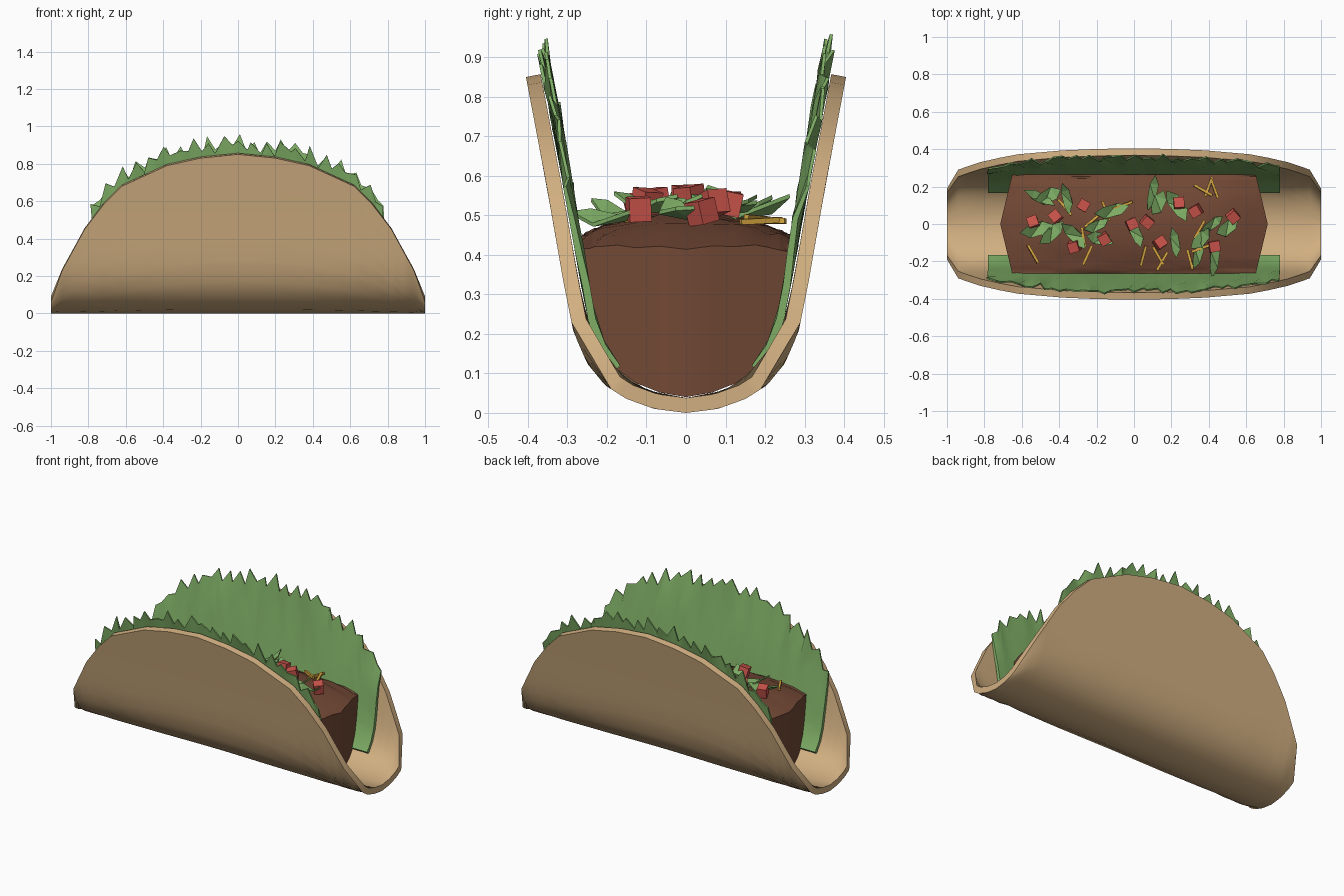
import bpy, math, random
from mathutils import Vector, Euler

if "Cube" in bpy.data.objects:
    bpy.data.objects.remove(bpy.data.objects["Cube"])

random.seed(7)


def material(name, rgb):
    m = bpy.data.materials.new(name)
    m.diffuse_color = (*rgb, 1)
    m.use_nodes = True
    m.node_tree.nodes["Principled BSDF"].inputs["Base Color"].default_value = m.diffuse_color
    return m


TORTILLA = material("tortilla tan", (0.64, 0.43, 0.22))
MEAT = material("meat brown", (0.17, 0.066, 0.036))
GREEN = material("lettuce green", (0.21, 0.42, 0.13))
RED = material("tomato red", (0.60, 0.09, 0.07))
YELLOW = material("cheese yellow", (0.65, 0.37, 0.05))


def make(name, verts, faces, mat, angle=None):
    me = bpy.data.meshes.new(name)
    me.from_pydata([tuple(v) for v in verts], [], faces)
    me.materials.append(mat)
    ob = bpy.data.objects.new(name, me)
    bpy.context.collection.objects.link(ob)
    bpy.ops.object.select_all(action='DESELECT')
    ob.select_set(True)
    bpy.context.view_layer.objects.active = ob
    bpy.ops.object.mode_set(mode='EDIT')
    bpy.ops.mesh.select_all(action='SELECT')
    bpy.ops.mesh.normals_make_consistent(inside=False)
    bpy.ops.object.mode_set(mode='OBJECT')
    if angle:
        bpy.ops.object.shade_smooth_by_angle(angle=math.radians(angle))
    return ob


def interp(table, x):
    for (a, b), (c, d) in zip(table, table[1:]):
        if x <= c:
            break
    return b + (d - b) * (x - a) / (c - a)


# Half cross-section of the fold (y, z), measured by arc length
HALF = [(0, 0), (.08, .01), (.15, .035), (.205, .07), (.25, .125), (.285, .205),
        (.31, .33), (.35, .56), (.405, .85)]
ARC = [0]
for p, q in zip(HALF, HALF[1:]):
    ARC.append(ARC[-1] + math.dist(p, q))
Y_OF = [(s, p[0]) for s, p in zip(ARC, HALF)]
Z_OF = [(s, p[1]) for s, p in zip(ARC, HALF)]
S_OF_Z = [(p[1], s) for s, p in zip(ARC, HALF)]
# Height of the rim along x
RIM = [(0, .85), (.2, .83), (.38, .79), (.62, .68), (.72, .58), (.82, .45), (.94, .23), (1, .06)]


def fold(s):
    a = abs(s)
    return Vector((0, math.copysign(interp(Y_OF, a), s), interp(Z_OF, a)))


def wall(x, s, inset=0.0):
    """Point on the folded sheet, moved inwards by inset."""
    t = (fold(s + .03) - fold(s - .03)).normalized()
    return Vector((x, 0, 0)) + fold(s) + Vector((0, -t.z, t.y)) * inset


def rim_s(x):
    return interp(S_OF_Z, interp(RIM, abs(x)))


def slab(rows_out, rows_in):
    """Closed thick sheet from two matching point grids."""
    n, m = len(rows_out), len(rows_out[0])
    verts = [p for r in rows_out + rows_in for p in r]
    k = n * m
    faces = []
    for i in range(n - 1):
        for j in range(m - 1):
            q = (i * m + j, i * m + j + 1, (i + 1) * m + j + 1, (i + 1) * m + j)
            faces += [q, tuple(v + k for v in reversed(q))]
    loop = [j for j in range(m)] + [i * m + m - 1 for i in range(1, n)] \
        + [(n - 1) * m + j for j in range(m - 2, -1, -1)] + [i * m for i in range(n - 2, 0, -1)]
    for a, b in zip(loop, loop[1:] + loop[:1]):
        faces.append((b, a, a + k, b + k))
    return verts, faces


# Folded tortilla
xs = [0, .1, .2, .38, .5, .62, .72, .82, .88, .94, 1]
xs = [-x for x in reversed(xs[1:])] + xs
ts = [j / 9 for j in range(-9, 10)]
shell = [[[wall(x, t * rim_s(x), d) for t in ts] for x in xs] for d in (0, .038)]
make("tortilla_shell", *slab(*shell), TORTILLA, 40)

# Frilly lettuce lining on both walls
for side, name in ((-1, "front_lettuce"), (1, "back_lettuce")):
    outer, inner = [], []
    for i in range(41):
        x = -.78 + 1.56 * i / 40
        top = rim_s(x) + (random.uniform(.055, .105) if i % 2 == 0 else random.uniform(.0, .05))
        bottom = interp(S_OF_Z, .075)
        ro, ri = [], []
        for j in range(7):
            f = j / 6
            jit = random.uniform(-.004, .024) * f ** 3
            dx = random.uniform(-.012, .012) * f ** 3
            s = side * (bottom + (top - bottom) * f)
            ro.append(wall(x + dx, s, .042 + jit))
            ri.append(wall(x + dx, s, .062 + jit - .012 * f ** 4))
        outer.append(ro)
        inner.append(ri)
    make(name, *slab(outer, inner), GREEN, 35)


# Meat filling: fills the fold, domed on top, bowed at the ends
def meat_top(x, y):
    dome = max(0, 1 - (y / .27) ** 2)
    return .445 + .065 * dome * (1 - (x / .9) ** 2) - .05 * (abs(x) / .7) ** 5


s_meat = interp(S_OF_Z, .43)
low, high = [], []
for i in range(15):
    f = -1 + 2 * i / 14
    rl, rh = [], []
    for j in range(17):
        t = -1 + 2 * j / 16
        p = wall(0, t * s_meat, .04 + .025 * abs(t))
        x = f * (.65 + .065 * (1 - abs(p.y) / .27))
        z = meat_top(x, p.y) + random.uniform(-.006, .006)
        rl.append(Vector((x, p.y, min(p.z, z - .004))))
        rh.append(Vector((x, p.y, z)))
    low.append(rl)
    high.append(rh)
make("meat_filling", *slab(low, high), MEAT, 40)


def turned(points, x, y, lift, tilt, spin):
    rot = Euler((random.uniform(-tilt, tilt), random.uniform(-tilt, tilt), spin)).to_matrix()
    base = Vector((x, y, meat_top(x, y) + lift))
    return [base + rot @ Vector(p) for p in points]


def box(a, b, c):
    v = [(i * a / 2, j * b / 2, k * c / 2) for i in (-1, 1) for j in (-1, 1) for k in (-1, 1)]
    return v, [(0, 1, 3, 2), (4, 6, 7, 5), (0, 4, 5, 1), (2, 3, 7, 6), (0, 2, 6, 4), (1, 5, 7, 3)]


def scatter(name, places, shape, lift, tilt, mat):
    verts, faces = [], []
    for x, y, deg in places:
        v, f = shape()
        k = len(verts)
        verts += turned(v, x, y, lift, tilt, math.radians(deg))
        faces += [tuple(i + k for i in q) for q in f]
    make(name, verts, faces, mat)


# Diced tomato
scatter("tomato_dice", [
    (-.54, .01, 20), (-.42, .04, 40), (-.27, .10, 60), (-.32, -.12, 15), (-.16, -.08, 30),
    (-.01, 0, 25), (.07, .01, 50), (.14, -.10, 35), (.24, .11, 5), (.33, .07, 30),
    (.43, -.12, 10), (.53, .04, 40)],
    lambda: box(.056, .056, .06), .035, .25, RED)

# Grated cheese
scatter("grated_cheese", [
    (-.54, -.16, 120), (-.25, -.17, 65), (-.22, .02, 40), (-.15, .07, 110), (-.06, .10, 20),
    (-.27, -.07, 100), (.05, -.17, 75), (.13, -.17, 120), (.15, -.2, 60), (.30, -.19, 105),
    (.35, -.03, 60), (.40, .20, 70), (.37, .18, 150), (.43, .19, 110), (.36, -.13, 20),
    (-.37, .09, 130)],
    lambda: box(.11, .014, .014), .02, .15, YELLOW)


# Torn lettuce shreds: thin bent leaf strips
def leaf():
    a, w = random.uniform(.07, .1), random.uniform(.025, .04)
    outline = [(-a, 0), (-a * .45, -w), (a * .5, -w * .8), (a, .01), (a * .4, w), (-a * .5, w * .7)]
    v = [(x, y, .02 * math.cos(i * 2.4) + d) for d in (0, .01) for i, (x, y) in enumerate(outline)]
    f = []
    for q in ((0, 1, 5), (1, 4, 5), (1, 2, 4), (2, 3, 4)):
        f += [q, tuple(i + 6 for i in reversed(q))]
    f += [((i + 1) % 6, i, i + 6, (i + 1) % 6 + 6) for i in range(6)]
    return v, f


scatter("lettuce_shreds", [
    (-.50, .14, 150), (-.36, .14, 100), (-.46, .15, 20), (-.52, -.03, 10), (-.44, -.05, 40),
    (-.18, -.08, 160), (-.20, -.01, 20), (-.12, .07, 10), (-.32, -.06, 130), (.01, -.05, 110),
    (.10, .17, 75), (.13, .11, 60), (.22, -.10, 95), (.23, .10, 120), (.36, -.08, 45),
    (.42, 0, 30), (.43, -.19, 80), (.50, -.02, 30), (.34, -.17, 70)],
    leaf, .03, .2, GREEN)
